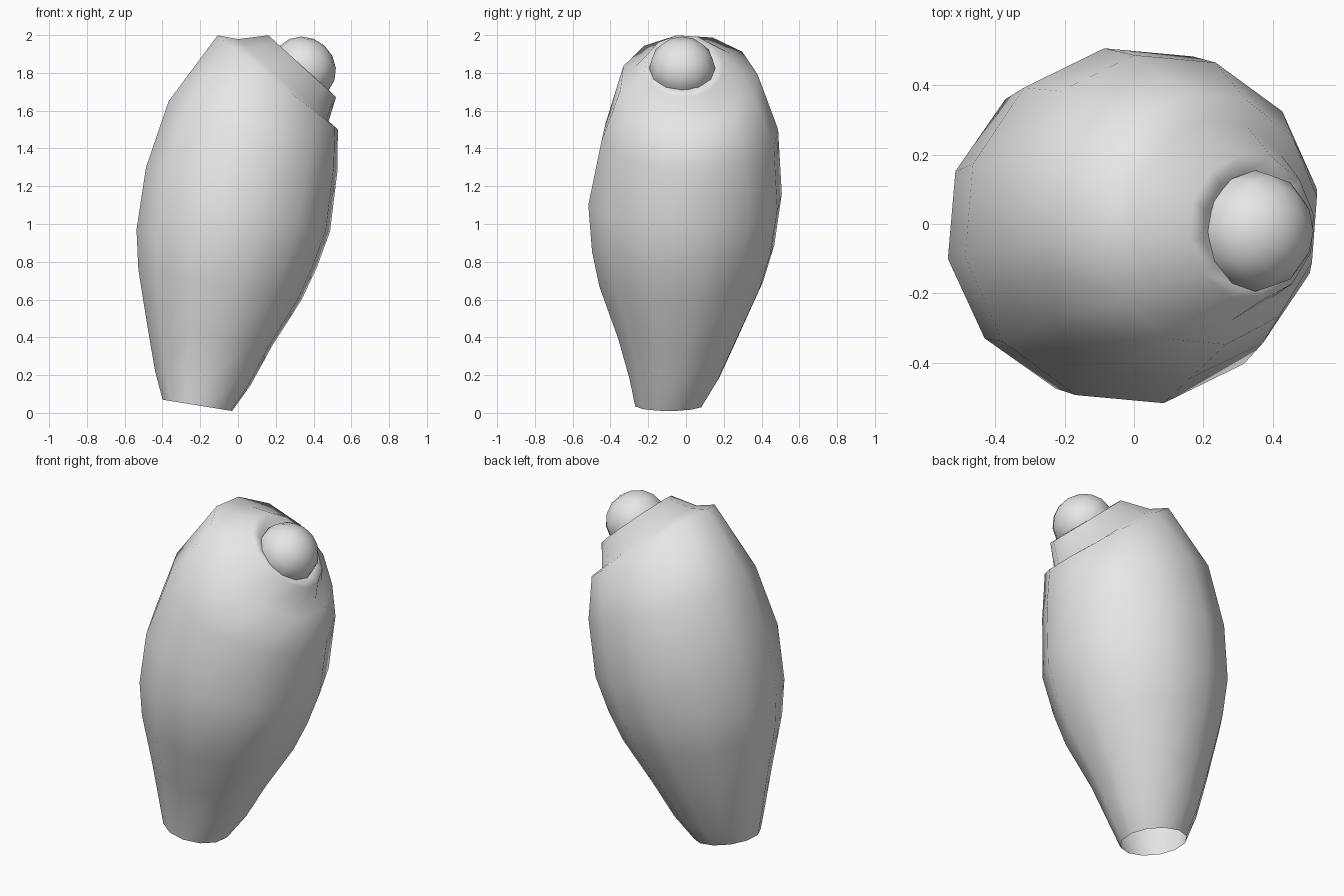
import bpy, bmesh
from math import sin, cos, pi, radians
from mathutils import Vector, Matrix

default_cube = bpy.data.objects.get("Cube")
if default_cube:
    bpy.data.objects.remove(default_cube, do_unlink=True)

SIDES = 12
PHASE = radians(10)

grey = bpy.data.materials.new("plain grey")
grey.use_nodes = True
grey.diffuse_color = (0.8, 0.8, 0.8, 1)
grey.node_tree.nodes["Principled BSDF"].inputs["Base Color"].default_value = (0.8, 0.8, 0.8, 1)


def finish(name, bm, sharp_angle):
    """Turn a bmesh into a smooth shaded object."""
    mesh = bpy.data.meshes.new(name)
    bm.to_mesh(mesh)
    bm.free()
    mesh.materials.append(grey)
    mesh.shade_smooth()
    mesh.set_sharp_from_angle(angle=radians(sharp_angle))
    obj = bpy.data.objects.new(name, mesh)
    bpy.context.collection.objects.link(obj)
    return obj


def add_ring(bm, left, right, front, back):
    """Add a tilted oval through its left and right ends (x, z)."""
    left = Vector((left[0], 0, left[1]))
    right = Vector((right[0], 0, right[1]))
    middle = (left + right) / 2 + Vector((0, (front + back) / 2, 0))
    half_width = (right - left) / 2 * 1.01
    half_depth = Vector((0, (back - front) / 2, 0)) * 1.01
    verts = []
    for i in range(SIDES):
        angle = PHASE + 2 * pi * i / SIDES
        verts.append(bm.verts.new(middle + half_width * cos(angle) + half_depth * sin(angle)))
    return verts


def loft(name, sections, sharp_angle):
    """Bridge a run of tilted ovals into one skin with open ends."""
    bm = bmesh.new()
    rings = [add_ring(bm, *section) for section in sections]
    for low, high in zip(rings, rings[1:]):
        for i in range(SIDES):
            j = (i + 1) % SIDES
            bm.faces.new((low[i], low[j], high[j], high[i]))
    return finish(name, bm, sharp_angle)


# Leaning body, open at the foot: left end, right end, front y, back y
body_sections = [
    ((-0.40, 0.07), (-0.03, 0.01), -0.27, 0.09),
    ((-0.44, 0.22), (0.07, 0.15), -0.30, 0.18),
    ((-0.48, 0.45), (0.18, 0.35), -0.36, 0.28),
    ((-0.53, 0.76), (0.34, 0.60), -0.46, 0.41),
    ((-0.54, 0.97), (0.42, 0.77), -0.50, 0.47),
    ((-0.49, 1.30), (0.49, 0.96), -0.52, 0.51),
    ((-0.37, 1.65), (0.53, 1.29), -0.45, 0.49),
    ((-0.11, 2.00), (0.53, 1.50), -0.35, 0.38),
    # Shoulder step, upper tier and groove around the tip
    ((0.00, 1.98), (0.48, 1.54), -0.28, 0.30),
    ((0.16, 2.00), (0.52, 1.67), -0.22, 0.20),
    ((0.20, 1.95), (0.48, 1.71), -0.18, 0.15),
    ((0.25, 1.87), (0.41, 1.73), -0.12, 0.09),
]
loft("body", body_sections, 75)

# Rounded tip set into the groove
bm = bmesh.new()
bmesh.ops.create_uvsphere(bm, u_segments=SIDES, v_segments=8, radius=0.175)
lean = Vector((0.68, 0, 0.74)).to_track_quat('Z', 'Y').to_matrix().to_4x4()
squash = Matrix.Diagonal((1, 1, 0.92, 1))
bm.transform(Matrix.Translation((0.35, -0.02, 1.825)) @ lean @ squash)
finish("tip", bm, 75)
